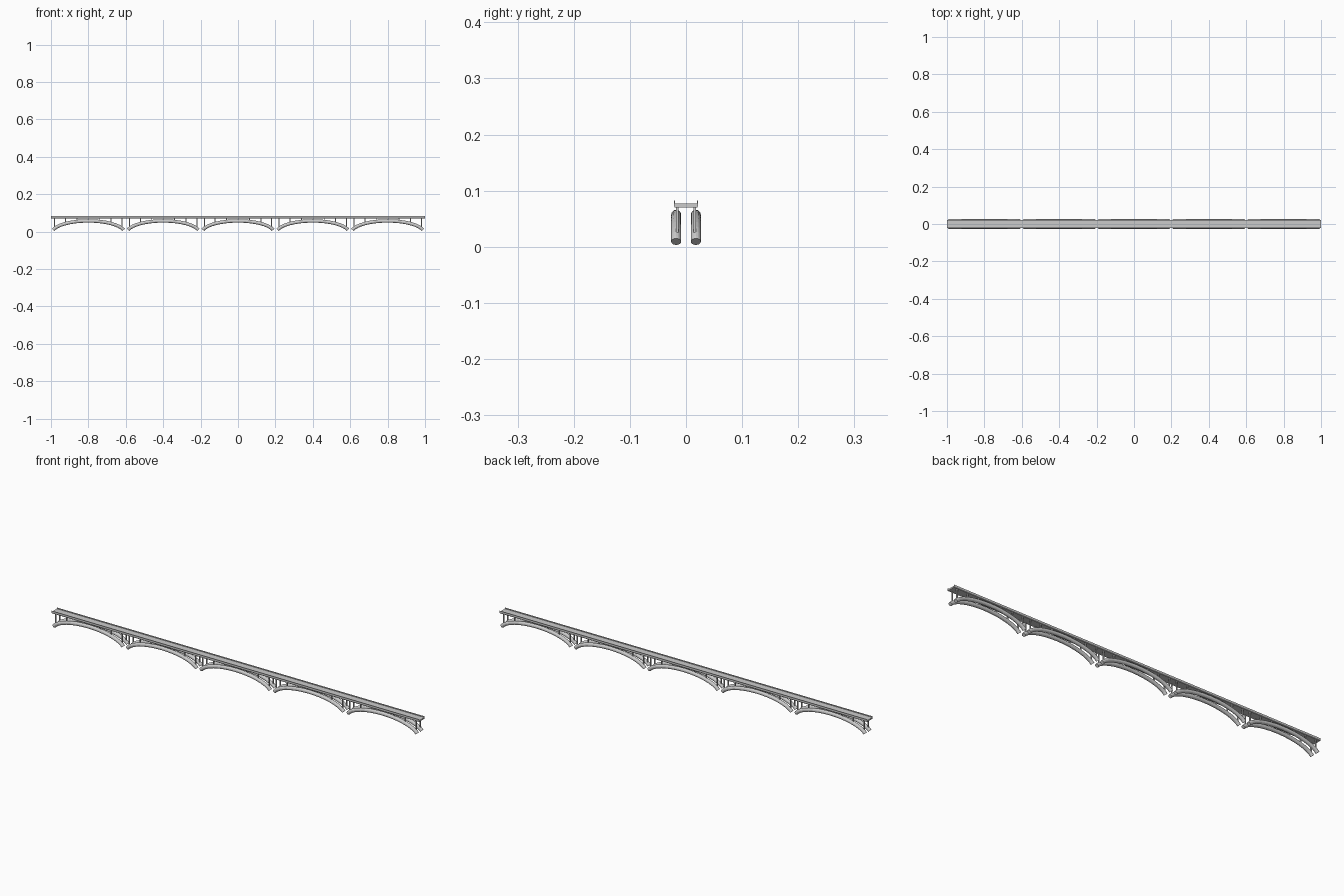
import bpy, bmesh, math
from mathutils import Vector

if "Cube" in bpy.data.objects:
    bpy.data.objects.remove(bpy.data.objects["Cube"])

SPANS = [-0.8, -0.4, 0.0, 0.4, 0.8]
RIB_Y = 0.0175
HALF, Z0, RISE, R = 0.188, 0.009, 0.048, 0.009


def make(name, bm):
    bmesh.ops.recalc_face_normals(bm, faces=bm.faces)
    me = bpy.data.meshes.new(name)
    bm.to_mesh(me)
    bm.free()
    ob = bpy.data.objects.new(name, me)
    bpy.context.collection.objects.link(ob)
    return ob


def box(bm, x0, x1, y0, y1, z0, z1):
    vs = bmesh.ops.create_cube(bm, size=1)["verts"]
    for v in vs:
        v.co = Vector(((x0 + x1) / 2 + v.co.x * (x1 - x0),
                       (y0 + y1) / 2 + v.co.y * (y1 - y0),
                       (z0 + z1) / 2 + v.co.z * (z1 - z0)))


def arch_z(dx):
    # Flattened ellipse, steep at the springings
    k = 0.97
    s = math.sqrt(1 - (k * dx / HALF) ** 2)
    e = math.sqrt(1 - k * k)
    return Z0 + RISE * (s - e) / (1 - e)


def arch_rib(name, cx, cy, sides=12, segs=18):
    bm = bmesh.new()
    pts = []
    for i in range(segs + 1):
        dx = -HALF * math.cos(math.pi * i / segs)
        pts.append(Vector((cx + dx, cy, arch_z(dx))))
    rings = []
    for i, p in enumerate(pts):
        t = (pts[min(i + 1, segs)] - pts[max(i - 1, 0)]).normalized()
        n = Vector((-t.z, 0, t.x))
        rings.append([bm.verts.new(p + R * (n * math.sin(a) + Vector((0, math.cos(a), 0))))
                      for a in (2 * math.pi * j / sides for j in range(sides))])
    for a, b in zip(rings, rings[1:]):
        for j in range(sides):
            k = (j + 1) % sides
            bm.faces.new((a[j], a[k], b[k], b[j]))
    bm.faces.new(rings[0])
    bm.faces.new(rings[-1])
    make(name, bm)


# Tubular arch ribs and spandrel posts
for n, cx in enumerate(SPANS):
    for side, label in ((-1, "front"), (1, "back")):
        arch_rib(f"arch_rib_{label}_{n}", cx, side * RIB_Y)
        bm = bmesh.new()
        for dx in (-0.18, -0.122, -0.061, 0.061, 0.122, 0.18):
            y = side * 0.0155
            box(bm, cx + dx - 0.0025, cx + dx + 0.0025, y - 0.0025, y + 0.0025,
                arch_z(dx), 0.071)
        make(f"spandrel_posts_{label}_{n}", bm)

# Deck trough: slab with raised parapets, one profile extruded along x
profile = [(-0.020, 0.070), (0.020, 0.070), (0.0215, 0.072), (0.0215, 0.082),
           (0.0195, 0.082), (0.0195, 0.077), (-0.0195, 0.077), (-0.0195, 0.082),
           (-0.0215, 0.082), (-0.0215, 0.072)]
bm = bmesh.new()
face = bm.faces.new([bm.verts.new((-1, y, z)) for y, z in profile])
ext = bmesh.ops.extrude_face_region(bm, geom=[face])["geom"]
bmesh.ops.translate(bm, vec=(2, 0, 0),
                    verts=[g for g in ext if isinstance(g, bmesh.types.BMVert)])
if not face.is_valid or len(face.edges[0].link_faces) < 2:
    bm.faces.new([v for v in bm.verts if v.co.x < 0])
make("deck", bm)
